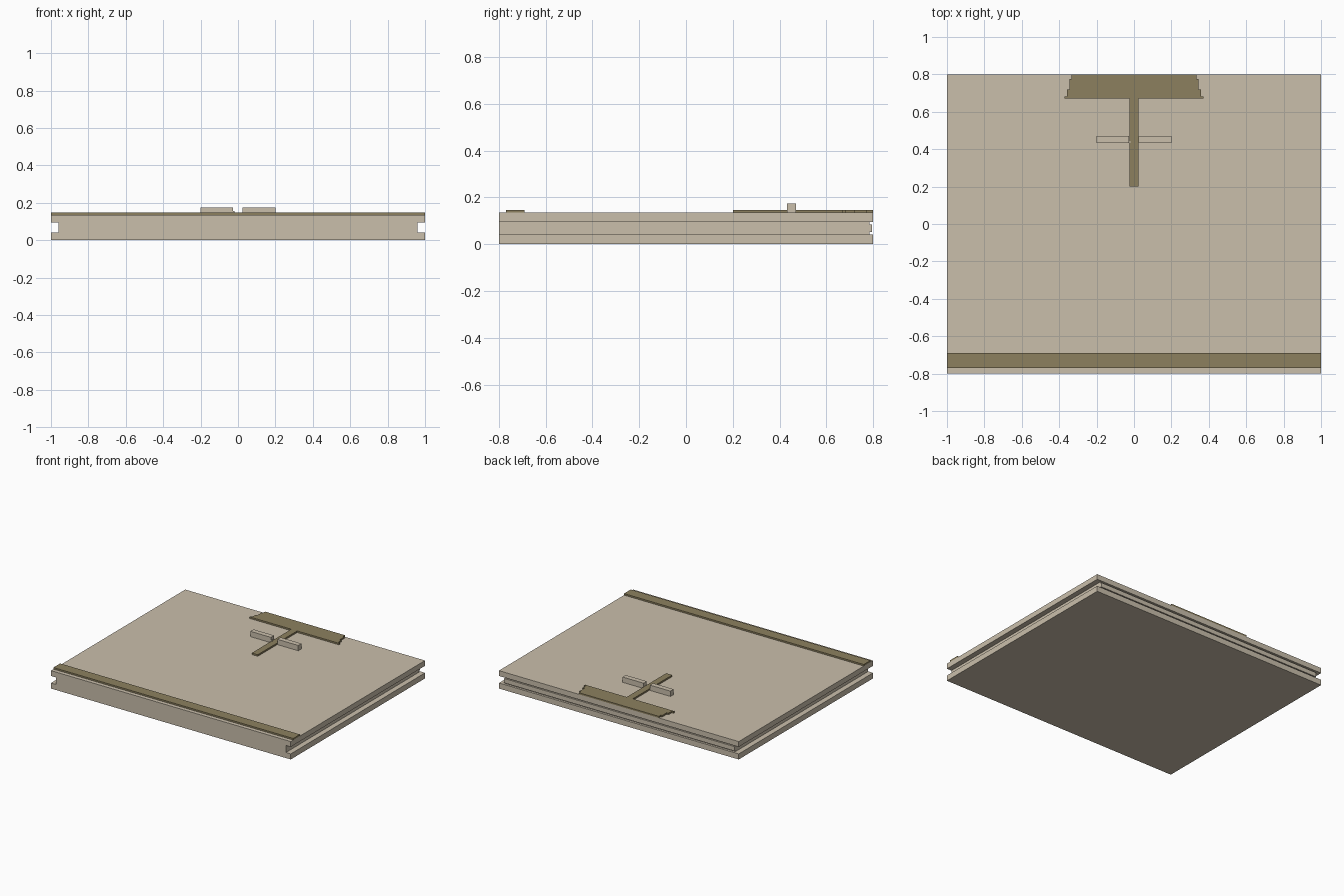
import bpy
import bmesh

cube = bpy.data.objects.get("Cube")
if cube:
    bpy.data.objects.remove(cube, do_unlink=True)


def material(name, rgb):
    mat = bpy.data.materials.new(name)
    mat.use_nodes = True
    mat.diffuse_color = (*rgb, 1)
    mat.node_tree.nodes["Principled BSDF"].inputs["Base Color"].default_value = (*rgb, 1)
    return mat


TAN = material("light tan", (0.59, 0.52, 0.41))
BROWN = material("olive brown", (0.262, 0.216, 0.114))


def prism(name, outline, z0, z1, mat):
    """Extrude a counter-clockwise xy outline from z0 to z1."""
    bm = bmesh.new()
    face = bm.faces.new([bm.verts.new((x, y, z0)) for x, y in outline])
    grown = bmesh.ops.extrude_face_region(bm, geom=[face])["geom"]
    verts = [v for v in grown if isinstance(v, bmesh.types.BMVert)]
    bmesh.ops.translate(bm, verts=verts, vec=(0, 0, z1 - z0))
    bmesh.ops.recalc_face_normals(bm, faces=bm.faces)
    mesh = bpy.data.meshes.new(name)
    bm.to_mesh(mesh)
    bm.free()
    mesh.materials.append(mat)
    obj = bpy.data.objects.new(name, mesh)
    bpy.context.collection.objects.link(obj)
    return obj


def box(name, x0, x1, y0, y1, z0, z1, mat):
    return prism(name, [(x0, y0), (x1, y0), (x1, y1), (x0, y1)], z0, z1, mat)


TOP, RAISED = 0.135, 0.147
GROOVE_LOW, GROOVE_HIGH = 0.042, 0.095

# Slab: two full layers around a recessed core, which leaves the side grooves
box("lower_layer", -1, 1, -0.8, 0.8, 0, GROOVE_LOW, TAN)
box("upper_layer", -1, 1, -0.8, 0.8, GROOVE_HIGH, TOP, TAN)
box("core_layer", -0.96, 0.96, -0.8, 0.784, GROOVE_LOW, GROOVE_HIGH, TAN)

# Rear tongue between two thin slots
box("rear_tongue", -0.96, 0.96, 0.784, 0.796, 0.052, 0.085, TAN)

# Raised front strip
box("front_strip", -1, 1, -0.77, -0.69, TOP, RAISED, BROWN)

# Raised rear plate with stepped ends, and its stem, as one outline
right = [(0.025, 0.2), (0.025, 0.67), (0.372, 0.67), (0.372, 0.682),
         (0.358, 0.682), (0.358, 0.72), (0.344, 0.72), (0.344, 0.775),
         (0.334, 0.775), (0.334, 0.8)]
prism("rear_plate", right + [(-x, y) for x, y in reversed(right)], TOP, RAISED, BROWN)

# Cross bars on either side of the stem
box("left_bar", 0.025, 0.2, 0.432, 0.47, TOP, 0.175, TAN)
box("right_bar", -0.2, -0.028, 0.432, 0.47, TOP, 0.175, TAN)
box("right_bar_lip", -0.028, -0.018, 0.432, 0.445, TOP, 0.155, TAN)
